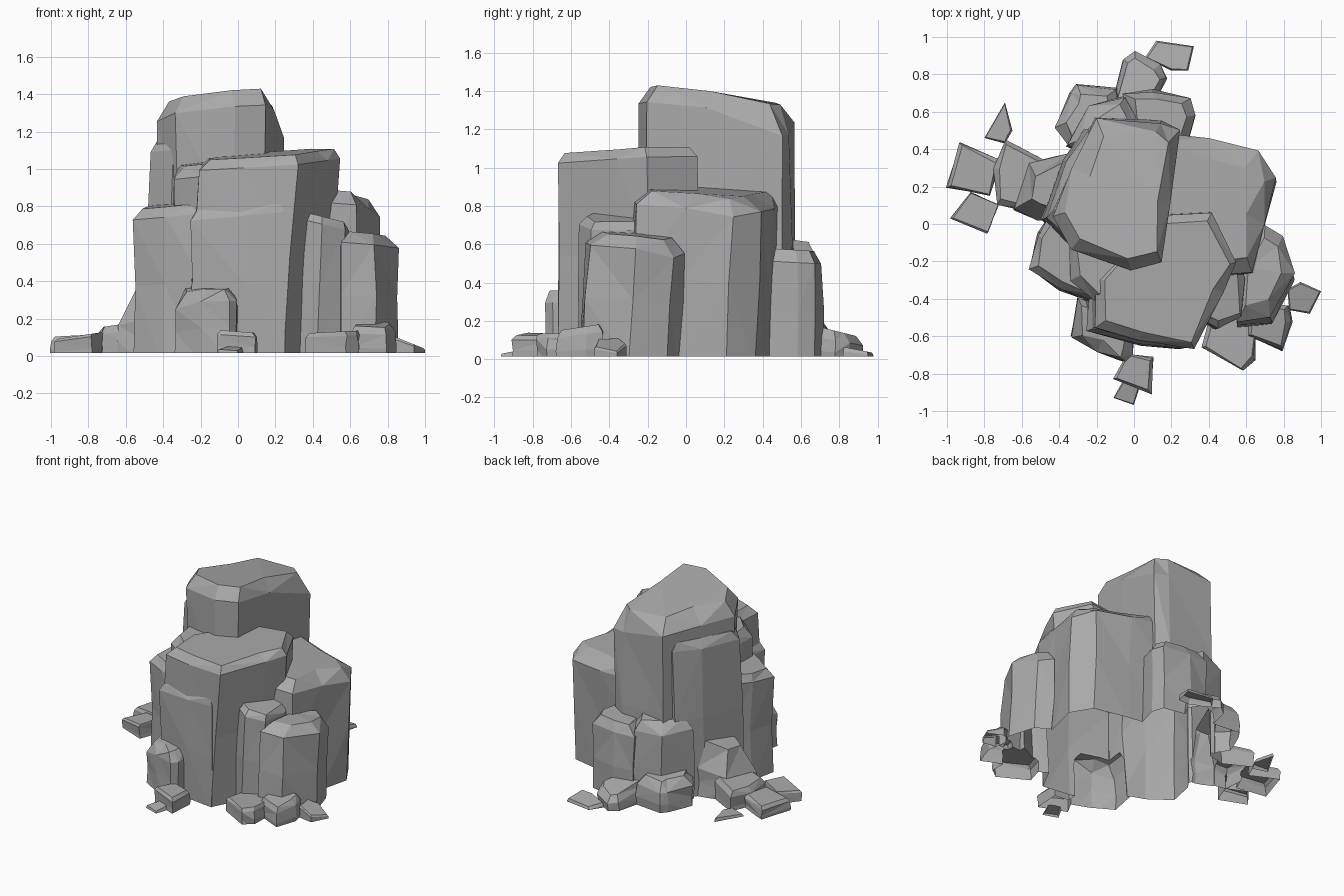
import bpy
import bmesh
import random
from mathutils import Vector

default_cube = bpy.data.objects.get("Cube")
if default_cube:
    bpy.data.objects.remove(default_cube, do_unlink=True)

# One plain grey stone material
stone = bpy.data.materials.new("grey stone")
stone.use_nodes = True
stone_colour = (.4, .4, .4, 1)
stone.diffuse_color = stone_colour
stone.node_tree.nodes["Principled BSDF"].inputs["Base Color"].default_value = stone_colour

FLOOR = .015
generator = random.Random(4)
parts = bpy.data.collections.new("rock parts")
bpy.context.scene.collection.children.link(parts)


def rock(name, outline, top, chamfer=.07, slope=(0, 0), lean=(0, 0),
         rough=.012, inset=None, collection=parts):
    """Chipped boulder; a third value on a corner lowers that corner."""
    inset = chamfer if inset is None else inset
    corners = [Vector((corner[0], corner[1], 0)) for corner in outline]
    drops = [sum(corner[2:]) for corner in outline]
    centre = sum(corners, Vector()) / len(corners)
    root = FLOOR - generator.uniform(.03, .08)
    builder = bmesh.new()

    def ring(level, shrink, wobble):
        """One loop of corners; level runs from the buried root to the top."""
        loop = []
        for corner, drop in zip(corners, drops):
            inward = (centre - corner).normalized()
            point = corner + inward * shrink * generator.uniform(.6, 1.2)
            point.x += lean[0] * (1 - level) + generator.uniform(-wobble, wobble)
            point.y += lean[1] * (1 - level) + generator.uniform(-wobble, wobble)
            tilt = slope[0] * (point.x - centre.x) + slope[1] * (point.y - centre.y)
            lowered = drop * (.3 if shrink else 1)
            point.z = root + level * (top + tilt - lowered - root)
            loop.append(builder.verts.new(point))
        return loop

    shoulder = 1 - chamfer / top
    rings = [ring(0, 0, 0),
             ring(shoulder * .55, 0, rough),
             ring(shoulder, 0, rough * .5),
             ring(1, inset, rough * .5)]
    for lower, upper in zip(rings, rings[1:]):
        for i in range(len(corners)):
            j = (i + 1) % len(corners)
            builder.faces.new((lower[i], lower[j], upper[j], upper[i]))
    builder.faces.new(rings[0])
    builder.faces.new(rings[-1])
    bmesh.ops.triangulate(builder, faces=builder.faces)
    bmesh.ops.recalc_face_normals(builder, faces=builder.faces)
    mesh = bpy.data.meshes.new(name)
    builder.to_mesh(mesh)
    builder.free()
    mesh.materials.append(stone)
    boulder = bpy.data.objects.new(name, mesh)
    collection.objects.link(boulder)
    return boulder


# Tall summit and the column against its side
pile = rock("boulder_pile",
            [(-.2, .57), (-.33, .3), (-.43, .04, .02), (-.33, -.13), (-.02, -.25),
             (.15, -.2), (.2, .1), (.24, .5, .12), (.15, .54, .1)],
            1.38, chamfer=.09, slope=(.08, -.11), rough=.015,
            collection=bpy.context.scene.collection)
rock("side_column", [(-.47, .03), (-.36, .33), (-.24, .5), (-.1, .45), (-.1, .0), (-.35, -.1)],
     1.17, chamfer=.06, slope=(.1, 0), lean=(-.03, 0))

# Broad front tier with its ledges
rock("front_tier", [(-.2, -.55), (-.2, -.3), (.1, .05), (.42, .06), (.55, -.2),
                    (.48, -.36), (.32, -.67), (.03, -.62)],
     1.08, chamfer=.05, slope=(.07, .04), lean=(-.08, 0), inset=.05)
rock("upper_ledge", [(-.34, -.3), (-.35, 0), (.1, 0), (.1, -.4), (-.2, -.42)],
     1.04, chamfer=.06, slope=(.15, .05))
rock("left_shoulder", [(-.56, -.24), (-.52, -.05), (-.42, .1), (-.1, .1), (-.1, -.45),
                       (-.2, -.43), (-.4, -.36)],
     .81, chamfer=.05, slope=(.12, .05), rough=.025)
rock("front_step", [(-.25, -.57), (-.24, -.3), (.2, -.3), (.25, -.67), (.03, -.64)],
     .8, chamfer=.05, slope=(.1, 0), inset=.03)

# Stepped blocks down the other side
rock("rear_shoulder", [(.1, .5), (.4, .46), (.67, .4), (.76, .25, .03), (.7, 0),
                       (.63, -.25), (.4, -.27), (.1, 0)],
     .87, chamfer=.07, slope=(-.08, -.06), lean=(-.01, -.04), inset=.1)
rock("corner_pillar", [(.36, -.5), (.3, -.2), (.55, -.1), (.6, -.3), (.58, -.5), (.45, -.56)],
     .74, chamfer=.04, slope=(-.25, 0), lean=(-.03, 0))
rock("lower_pillar", [(.55, -.52), (.54, -.2), (.7, 0, .03), (.8, -.06, .05),
                      (.86, -.26), (.73, -.5)],
     .65, chamfer=.06, slope=(-.08, -.04), lean=(0, -.04), inset=.09)

# Blocks at the back, the corner one stepping out over a low stone
rock("back_block", [(.0, .4), (-.06, .7), (.1, .71), (.3, .67), (.33, .58), (.28, .4)],
     .57, chamfer=.06, slope=(0, -.06))
rock("back_corner_block", [(-.36, .42), (-.24, .63), (-.05, .68), (.1, .4), (-.2, .35)],
     .62, chamfer=.07, slope=(.08, -.1))
rock("back_corner_stone", [(-.42, .52), (-.34, .7), (-.3, .74), (-.1, .72), (-.04, .4),
                           (-.3, .35)],
     .24, chamfer=.06, slope=(.08, -.1))
rock("back_boulder", [(-.12, .6), (-.05, .88), (0, .92), (.14, .85), (.17, .78), (.08, .6)],
     .15, chamfer=.04, slope=(0, -.25))

# Boulders at the foot of the front
rock("front_boulder", [(-.34, -.6, .05), (-.3, -.4), (0, -.5), (-.01, -.7), (-.05, -.74),
                       (-.2, -.68)],
     .36, chamfer=.06, slope=(.03, .05))
rock("front_stone", [(-.11, -.83), (-.04, -.69), (.1, -.72), (.09, -.91)],
     .13, chamfer=.02, slope=(-.08, 0))
rock("right_flat_stone", [(.36, -.66), (.42, -.45), (.66, -.52), (.64, -.72), (.58, -.78)],
     .13, chamfer=.02, slope=(.05, 0))
rock("right_wedge_stone", [(.6, -.6), (.63, -.42), (.82, -.44), (.84, -.52), (.79, -.67)],
     .17, chamfer=.03, slope=(0, .15))

# Rubble heap at the open side
rock("heap_slope", [(-.64, .08), (-.56, .32), (-.35, .38), (-.35, .02), (-.52, .02)],
     .38, chamfer=.17, slope=(.4, 0), inset=.09)
rock("heap_stone", [(-.73, .1), (-.75, .3), (-.69, .45), (-.47, .34), (-.48, .05)],
     .17, chamfer=.03, slope=(.15, 0))
rock("outer_stone", [(-1, .2), (-.93, .43), (-.72, .34), (-.77, .15)],
     .11, chamfer=.02, slope=(.05, 0))
rock("outer_front_stone", [(-.98, .03), (-.88, .17), (-.72, .1), (-.78, -.05)],
     .11, chamfer=.01, slope=(.15, 0))

# Thin tilted chips scattered around
rock("front_chip", [(-.11, -.93), (-.06, -.84), (.03, -.87), (0, -.97)],
     .04, chamfer=.01, rough=0, slope=(0, .2))
rock("right_chip", [(.82, -.35), (.89, -.31), (1, -.36), (.94, -.48), (.83, -.46)],
     .08, chamfer=.01, rough=0, slope=(-.4, 0))
rock("back_chip", [(.06, .89), (.12, .98), (.32, .95), (.29, .82), (.2, .82)],
     .05, chamfer=.01, rough=0, slope=(0, -.2))
rock("left_chip", [(-.8, .46), (-.69, .65), (-.65, .5), (-.69, .43)],
     .04, chamfer=.01, rough=0, slope=(.1, 0))

# Weld every rock into one hollow shell without hidden inner walls
weld = pile.modifiers.new("weld", "BOOLEAN")
weld.operation = "UNION"
weld.solver = "EXACT"
weld.operand_type = "COLLECTION"
weld.collection = parts
bpy.context.view_layer.update()
welded = bpy.data.meshes.new_from_object(
    pile.evaluated_get(bpy.context.evaluated_depsgraph_get()))
pile.modifiers.clear()
pile.data = welded
for part in list(parts.objects):
    bpy.data.objects.remove(part, do_unlink=True)
bpy.data.collections.remove(parts)

# Slice off the buried roots, leaving the underside open
shell = bmesh.new()
shell.from_mesh(welded)
bmesh.ops.bisect_plane(shell, geom=shell.verts[:] + shell.edges[:] + shell.faces[:],
                       plane_co=(0, 0, FLOOR), plane_no=(0, 0, 1), clear_inner=True)
shell.to_mesh(welded)
shell.free()
